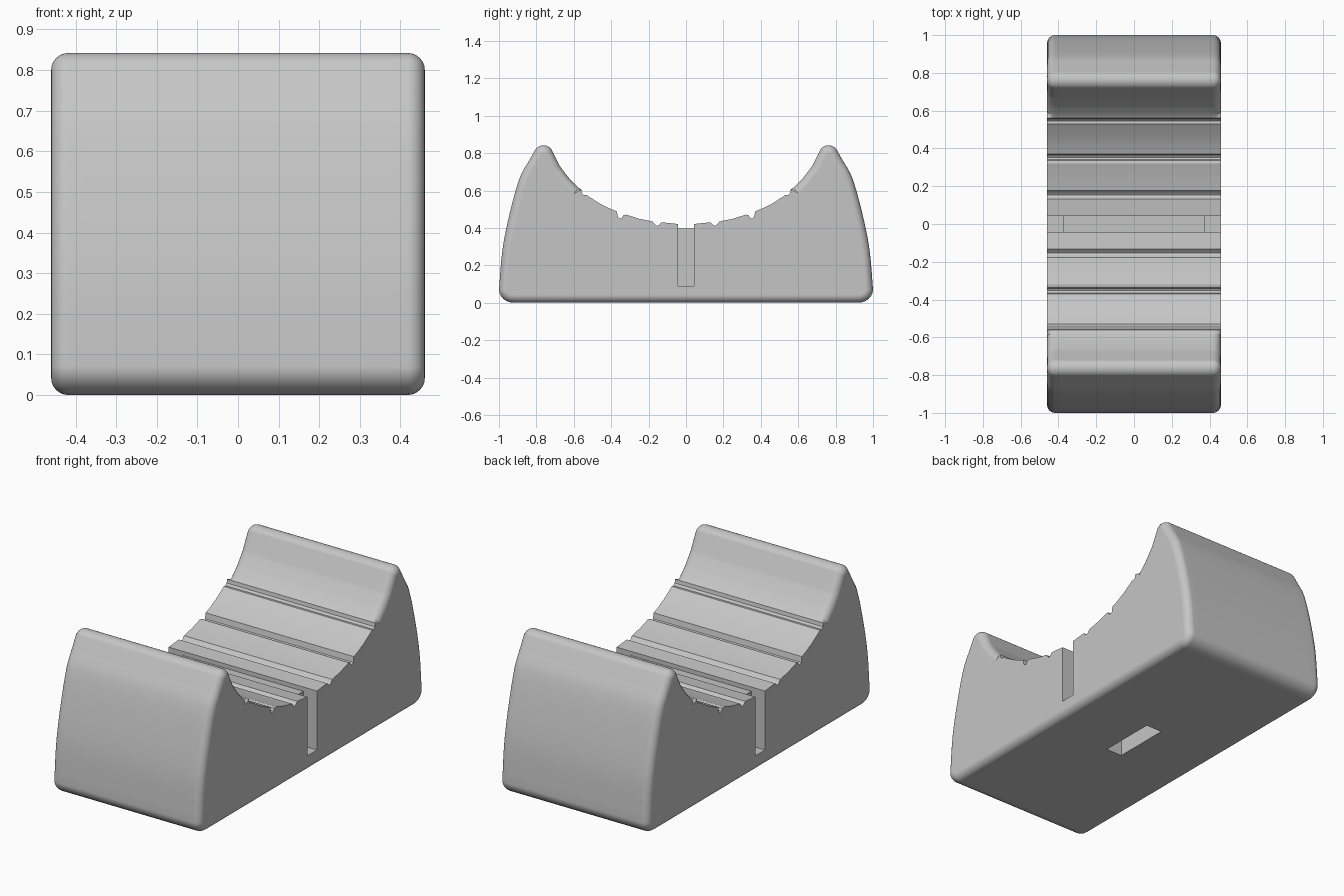
import bpy, bmesh
from math import sin, cos, pi, radians
from mathutils import Vector

cube = bpy.data.objects.get("Cube")
if cube:
    bpy.data.objects.remove(cube, do_unlink=True)

HALF_WIDTH, ROUND, STEPS = 0.46, 0.042, 6
SLOT_HALF, SHELF, SLOT_BOTTOM, CORE = 0.043, 0.397, 0.09, 0.375
POCKET_X, POCKET_Y, POCKET_TOP = 0.05, 0.165, 0.2

grey = bpy.data.materials.new("light grey")
grey.use_nodes = True
colour = (0.56, 0.56, 0.56, 1)
grey.diffuse_color = colour
grey.node_tree.nodes["Principled BSDF"].inputs["Base Color"].default_value = colour


def smooth_path(points, cuts=4):
    """Catmull-Rom curve through the points."""
    p = [Vector(q) for q in points]
    p = [2 * p[0] - p[1]] + p + [2 * p[-1] - p[-2]]
    out = []
    for a, b, c, d in zip(p, p[1:], p[2:], p[3:]):
        for i in range(cuts):
            t = i / cuts
            out.append(0.5 * (2 * b + (c - a) * t + (2 * a - 5 * b + 4 * c - d) * t * t
                              + (3 * b - a - 3 * c + d) * t ** 3))
    return out + [p[-2]]


# Half of the side profile: rounded foot, curved outer wall, tip, cradle wall
foot = [Vector((0.92 + 0.08 * sin(a), 0.07 - 0.07 * cos(a)))
        for a in (i * pi / 12 for i in range(6))]
wall = smooth_path([(1, 0.07), (0.981, 0.286), (0.942, 0.48), (0.89, 0.665), (0.836, 0.765)])
tip = [Vector((0.762 + 0.052 * cos(a), 0.79 + 0.052 * sin(a)))
       for a in (radians(d) for d in range(35, 150, 11))]
inner = smooth_path([(0.674, 0.73), (0.62, 0.66), (0.575, 0.615)])
rounded = foot + wall + tip + inner

# Stepped cradle floor with three grooves
floor = [Vector(q) for q in (
    (0.56, 0.605), (0.556, 0.585), (0.545, 0.575), (0.53, 0.576), (0.515, 0.565),
    (0.46, 0.53), (0.41, 0.505), (0.37, 0.489),
    (0.364, 0.458), (0.352, 0.45), (0.342, 0.455), (0.335, 0.468), (0.32, 0.471),
    (0.25, 0.449), (0.178, 0.434),
    (0.166, 0.418), (0.154, 0.411), (0.144, 0.418), (0.132, 0.43), (0.07, 0.424))]

# Inward direction at each rounded point
path = [Vector((0, 0))] + rounded + [floor[0]]
inward = []
for a, b, c in zip(path, path[1:], path[2:]):
    t = ((b - a).normalized() + (c - b).normalized()).normalized()
    inward.append(Vector((-t.y, t.x)))


def section(inset, slot_z, pocket_z):
    """Closed side outline with its rim pulled in, its slot and its pocket."""
    half = [Vector((POCKET_Y, inset + pocket_z)), Vector((POCKET_Y, inset))]
    half += [p + n * inset for p, n in zip(rounded, inward)]
    half += floor
    half += [Vector((SLOT_HALF, z)) for z in (0.421, SHELF, slot_z)]
    return half + [Vector((-p.x, p.y)) for p in reversed(half)]


# Sections from the middle outwards: pocket, solid core, side slots, rounded rim
stations = [(POCKET_X, 0, SHELF, POCKET_TOP), (POCKET_X, 0, SHELF, 0),
            (CORE, 0, SHELF, 0), (CORE, 0, SLOT_BOTTOM, 0)]
for i in range(STEPS + 1):
    a = pi / 2 * i / STEPS
    stations.append((HALF_WIDTH - ROUND * (1 - sin(a)), ROUND * (1 - cos(a)), SLOT_BOTTOM, 0))
stations = [(-s[0], *s[1:]) for s in reversed(stations)] + stations

# Loft the body, sharing coincident points so collapsed faces drop out
bm = bmesh.new()
shared = {}


def vert(x, p):
    key = (round(x, 5), round(p.x, 5), round(p.y, 5))
    if key not in shared:
        shared[key] = bm.verts.new(key)
    return shared[key]


def add_face(verts):
    corners = list(dict.fromkeys(verts))
    if len(corners) > 2:
        bm.faces.new(corners)


rings = [[vert(x, p) for p in section(*shape)] for x, *shape in stations]
for r, s in zip(rings, rings[1:]):
    for i in range(len(r)):
        add_face((r[i - 1], r[i], s[i], s[i - 1]))
add_face(rings[0])
add_face(rings[-1])
bmesh.ops.recalc_face_normals(bm, faces=bm.faces)

mesh = bpy.data.meshes.new("cradle_body")
bm.to_mesh(mesh)
bm.free()
mesh.materials.append(grey)
body = bpy.data.objects.new("cradle_body", mesh)
bpy.context.collection.objects.link(body)

# Smooth rounding with crisp grooves and flat sides
bpy.ops.object.select_all(action='DESELECT')
body.select_set(True)
bpy.context.view_layer.objects.active = body
bpy.ops.object.shade_smooth_by_angle(angle=0.5)
normals = body.modifiers.new("flat sides", 'WEIGHTED_NORMAL')
normals.keep_sharp = True
